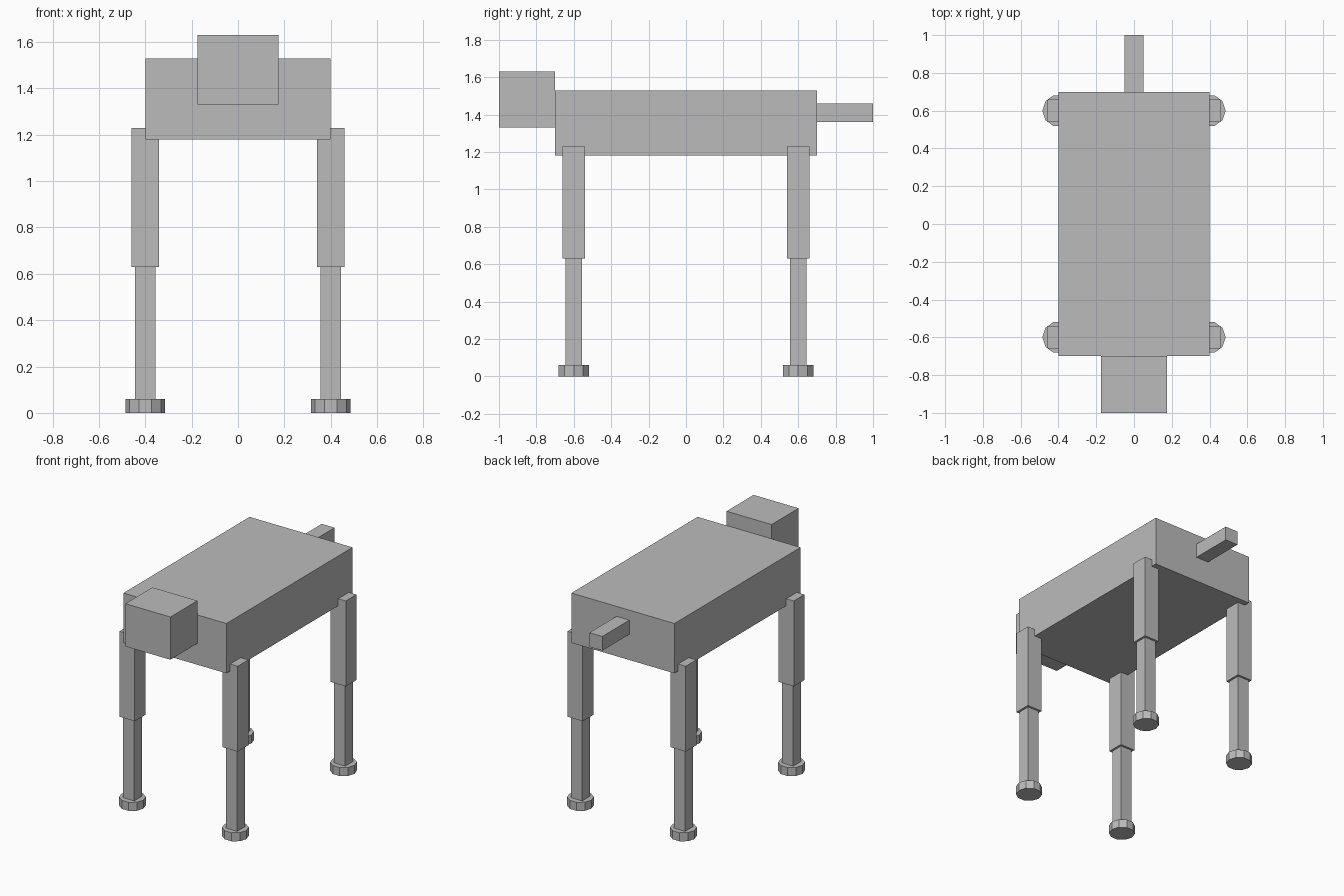
import bpy
import math

cube = bpy.data.objects.get("Cube")
if cube:
    bpy.data.objects.remove(cube, do_unlink=True)

GREY = (0.5, 0.5, 0.5, 1.0)
grey = bpy.data.materials.new("plain_grey")
grey.use_nodes = True
grey.diffuse_color = GREY
grey.node_tree.nodes["Principled BSDF"].inputs["Base Color"].default_value = GREY


def finish(name):
    obj = bpy.context.object
    obj.name = name
    obj.data.materials.append(grey)
    return obj


def box(name, center, size):
    bpy.ops.mesh.primitive_cube_add(size=1, location=center)
    obj = finish(name)
    obj.scale = size
    bpy.ops.object.transform_apply(location=False, rotation=False, scale=True)
    return obj


def post(name, x, y, bottom, top, width):
    return box(name, (x, y, (bottom + top) / 2), (width, width, top - bottom))


# Body, head and tail
box("body", (0, 0, 1.355), (0.8, 1.4, 0.35))
box("head", (0, -0.85, 1.48), (0.35, 0.3, 0.3))
box("tail", (0, 0.85, 1.41), (0.1, 0.3, 0.1))

# Four legs, each with a thick upper part, a thin lower part and a ten-sided foot
for end, y in (("front", -0.6), ("back", 0.6)):
    for side, x in (("left", 0.4), ("right", -0.4)):
        leg = f"{end}_{side}"
        post(f"{leg}_upper_leg", x, y, 0.63, 1.23, 0.118)
        post(f"{leg}_lower_leg", x, y, 0.03, 0.63, 0.088)
        bpy.ops.mesh.primitive_cylinder_add(
            vertices=10, radius=0.085, depth=0.06,
            location=(x, y, 0.03), rotation=(0, 0, math.pi / 2))
        finish(f"{leg}_foot")
